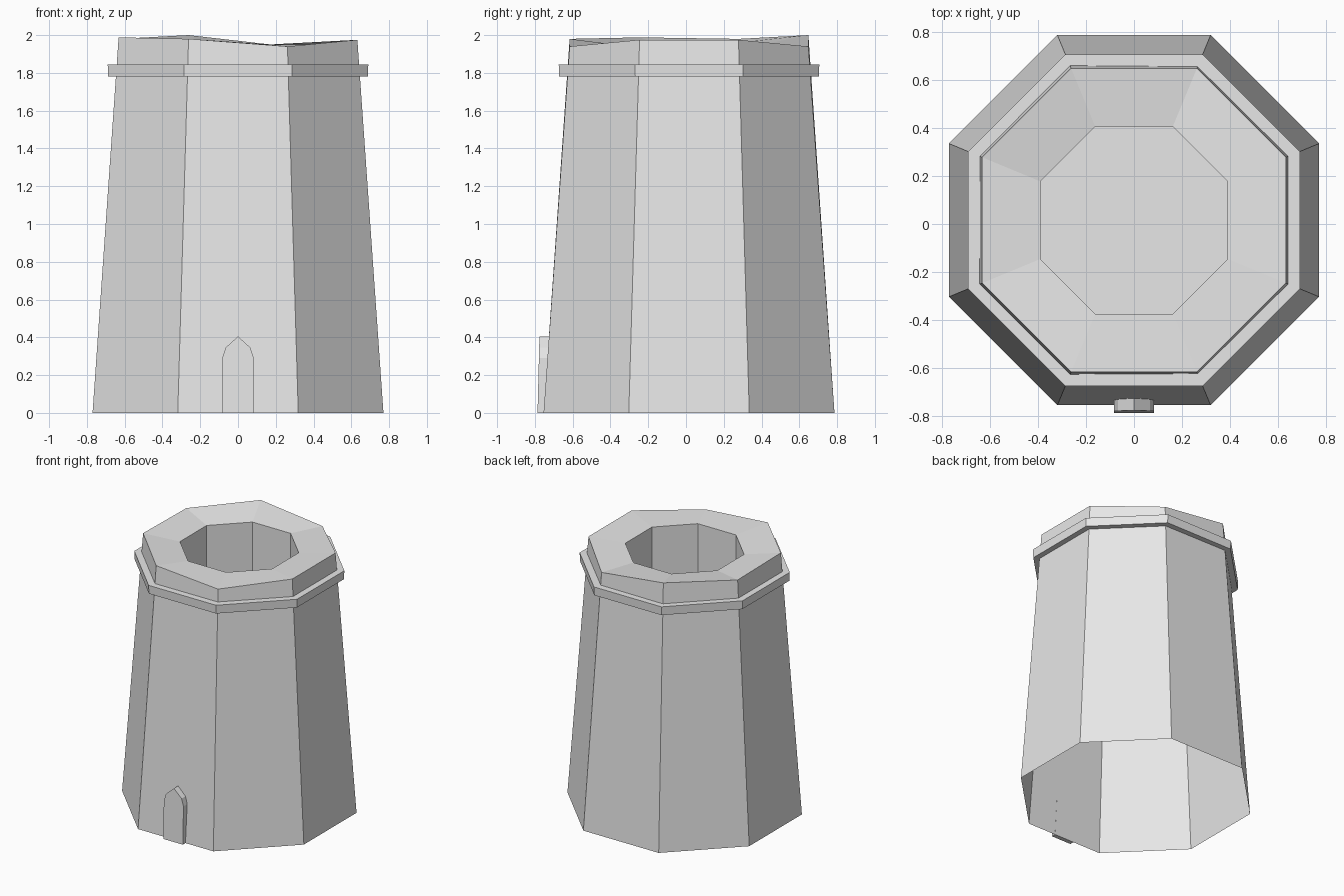
import bpy, bmesh, math

if "Cube" in bpy.data.objects:
    bpy.data.objects.remove(bpy.data.objects["Cube"], do_unlink=True)

CY = 0.016      # tower axis, offset to make room for the door
TURN = math.pi / 8

stone = bpy.data.materials.new("pale stone")
stone.use_nodes = True
colour = (0.8, 0.8, 0.8, 1)
stone.diffuse_color = colour
stone.node_tree.nodes["Principled BSDF"].inputs["Base Color"].default_value = colour


def octagon(bm, apothem, heights):
    """Ring of eight vertices; first is the front left corner, going round by +x."""
    r = apothem / math.cos(TURN)
    if not isinstance(heights, list):
        heights = [heights] * 8
    ring = []
    for i, z in enumerate(heights):
        a = -math.pi / 2 - TURN + i * math.pi / 4
        ring.append(bm.verts.new((r * math.cos(a), CY + r * math.sin(a), z)))
    return ring


def bridge(bm, low, high):
    n = len(low)
    for i in range(n):
        j = (i + 1) % n
        bm.faces.new((low[i], low[j], high[j], high[i]))


def finish(bm, name, fix_normals=False):
    if fix_normals:
        bmesh.ops.recalc_face_normals(bm, faces=bm.faces)
    mesh = bpy.data.meshes.new(name)
    bm.to_mesh(mesh)
    bm.free()
    mesh.materials.append(stone)
    obj = bpy.data.objects.new(name, mesh)
    bpy.context.collection.objects.link(obj)
    return obj


# Tapered tower shell, open below, with an uneven rim and a sunken well
bm = bmesh.new()
rim = [1.98, 1.94, 1.975, 1.975, 1.94, 2.0, 1.98, 1.988]
rings = [octagon(bm, 0.77, 0),
         octagon(bm, 0.632, rim),
         octagon(bm, 0.39, 1.95),
         octagon(bm, 0.39, 1.54)]
for low, high in zip(rings, rings[1:]):
    bridge(bm, low, high)
bm.faces.new(rings[-1])
finish(bm, "tower_body")

# Collar band below the rim
bm = bmesh.new()
loops = [octagon(bm, a, z) for a, z in
         ((0.62, 1.78), (0.687, 1.78), (0.69, 1.845), (0.62, 1.845))]
for low, high in zip(loops, loops[1:] + loops[:1]):
    bridge(bm, low, high)
finish(bm, "collar_band", True)

# Pointed door, leaning with the wall
bm = bmesh.new()
half = [(0.083, 0), (0.083, 0.29), (0.066, 0.345)]
outline = half + [(0, 0.405)] + [(-x, z) for x, z in reversed(half)]
back = [bm.verts.new((x, -0.753 + 0.07 * z, z)) for x, z in outline]
front = [bm.verts.new((x, -0.786 + 0.025 * z, z)) for x, z in outline]
bridge(bm, back, front)
bm.faces.new(front)
bm.faces.new(back[::-1])
finish(bm, "door", True)
